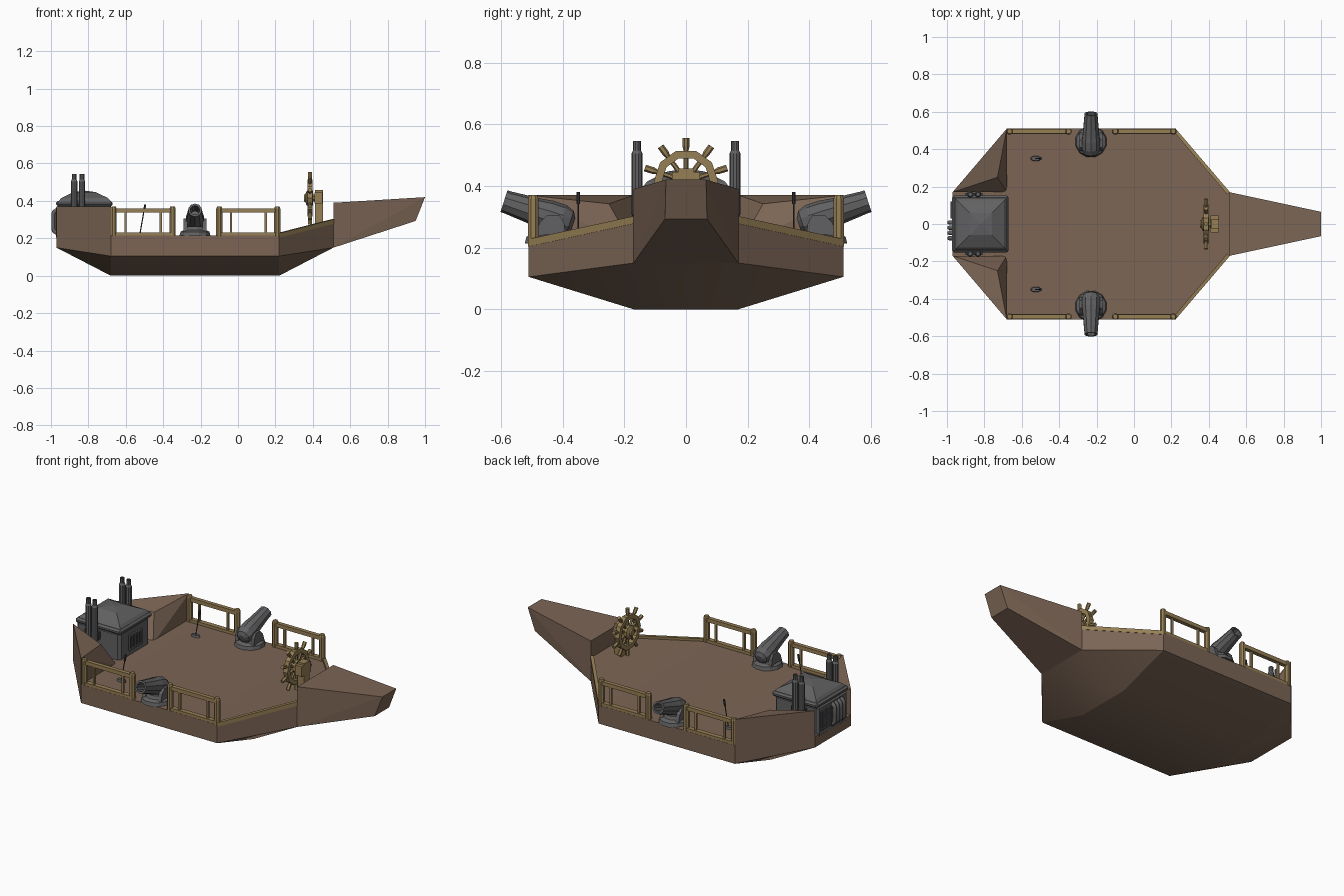
import bpy, bmesh
from math import sin, cos, pi, radians
from mathutils import Vector, Matrix

if "Cube" in bpy.data.objects:
    bpy.data.objects.remove(bpy.data.objects["Cube"])


def material(name, col):
    m = bpy.data.materials.new(name)
    m.diffuse_color = (*col, 1)
    m.use_nodes = True
    m.node_tree.nodes["Principled BSDF"].inputs["Base Color"].default_value = m.diffuse_color
    return m


WOOD = material("brown_wood", (0.20, 0.13, 0.09))
TRIM = material("golden_wood", (0.30, 0.21, 0.09))
IRON = material("iron", (0.12, 0.12, 0.125))
DARK = material("dark_iron", (0.05, 0.05, 0.055))


def finish(name, bm, mat, smooth=0):
    bmesh.ops.recalc_face_normals(bm, faces=bm.faces)
    me = bpy.data.meshes.new(name)
    bm.to_mesh(me)
    bm.free()
    me.materials.append(mat)
    ob = bpy.data.objects.new(name, me)
    bpy.context.collection.objects.link(ob)
    if smooth:
        bpy.ops.object.select_all(action='DESELECT')
        ob.select_set(True)
        bpy.context.view_layer.objects.active = ob
        bpy.ops.object.shade_smooth_by_angle(angle=radians(smooth))
    return ob


def solid(name, pts, mat):
    """Convex solid around a few corner points."""
    bm = bmesh.new()
    for p in pts:
        bm.verts.new(p)
    bmesh.ops.convex_hull(bm, input=bm.verts)
    bmesh.ops.dissolve_limit(bm, angle_limit=0.01, verts=bm.verts, edges=bm.edges)
    return finish(name, bm, mat)


def box(name, lo, hi, mat, bevel=0):
    bm = bmesh.new()
    lo, hi = Vector(lo), Vector(hi)
    bmesh.ops.create_cube(bm, size=1, matrix=Matrix.Translation((lo + hi) / 2)
                          @ Matrix.Diagonal((*(hi - lo), 1)))
    if bevel:
        bmesh.ops.bevel(bm, geom=bm.edges[:], offset=bevel, segments=1, affect='EDGES')
    return finish(name, bm, mat)


def lathe(name, profile, start, axis, mat, n=10, smooth=0):
    """Revolve (radius, height) pairs around an axis that begins at start."""
    bm = bmesh.new()
    q = Vector(axis).to_track_quat('Z', 'Y')
    rings = [[bm.verts.new(Vector(start) + q @ Vector((r * cos(2 * pi * (i + .5) / n),
              r * sin(2 * pi * (i + .5) / n), h))) for i in range(n)] for r, h in profile]
    for a, b in zip(rings, rings[1:]):
        for i in range(n):
            bm.faces.new((a[i], a[(i + 1) % n], b[(i + 1) % n], b[i]))
    bm.faces.new(rings[0])
    bm.faces.new(rings[-1])
    return finish(name, bm, mat, smooth)


def rod(name, p, q, r, mat, n=8):
    d = Vector(q) - Vector(p)
    return lathe(name, [(r, 0), (r, d.length)], p, d, mat, n)


# hull: keel rectangle, chine ring, deck ring
bm = bmesh.new()
plan = [(-.97, .17), (-.68, .51), (.22, .51), (.51, .17)]
plan += [(x, -y) for x, y in reversed(plan)]
keel = [bm.verts.new(p) for p in ((-.68, .17, 0), (.22, .17, 0), (.22, -.17, 0), (-.68, -.17, 0))]
zs_c = (.15, .105, .105, .15)
zs_d = (.215, .215, .215, .29)
chine = [bm.verts.new((*p, (zs_c + zs_c)[i])) for i, p in enumerate(plan)]
deck = [bm.verts.new((*p, (zs_d + zs_d[::-1])[i])) for i, p in enumerate(plan)]
bm.faces.new(keel)
for i in range(8):
    j = (i + 1) % 8
    bm.faces.new((chine[i], chine[j], deck[j], deck[i]))
for k in range(4):
    a, b, c = 2 * k, 2 * k + 1, (2 * k + 2) % 8
    bm.faces.new((keel[k], chine[a], chine[b]))
    bm.faces.new((keel[k], chine[b], chine[c], keel[(k + 1) % 4]))
for k in range(3):
    bm.faces.new((deck[k], deck[k + 1], deck[6 - k], deck[7 - k]))
finish("hull", bm, WOOD, 25)

# prow
solid("prow", [(x, s * y, z) for s in (-1, 1) for x, y, z in
               ((.51, .17, .15), (.51, .17, .39), (1, .065, .42), (.95, .068, .293))], WOOD)

for s in (-1, 1):
    # raised stern corners
    solid("stern_corner", [(-.97, s * .17, .2), (-.68, s * .51, .2), (-.68, s * .17, .2),
                           (-.97, s * .17, .37), (-.68, s * .51, .37), (-.73, s * .25, .342)], WOOD)

    # side railings
    y = s * .495
    for x0, x1 in ((-.665, -.35), (-.10, .21)):
        for x in (x0, x1):
            lathe("rail_post", [(.018, 0), (.018, .145), (.013, .157)], (x, y, .213), (0, 0, 1), TRIM, 8)
        box("rail_top", (x0, y - .012, .337), (x1, y + .012, .36), TRIM)
        box("rail_bottom", (x0, y - .014, .21), (x1, y + .014, .232), TRIM)
        for t in (.2, .8):
            x = x0 + t * (x1 - x0)
            box("baluster", (x - .006, y - .006, .22), (x + .006, y + .006, .345), TRIM)

    # bow edge trim
    solid("bow_trim", [(x - dx, s * (yy - dy), z + dz) for x, yy, z in ((.22, .513, .215), (.513, .17, .29))
                       for dx, dy in ((0, 0), (.014, .012)) for dz in (-.012, .012)], TRIM)

    # cannon: turntable, cheeks, barrel with open bore
    c = (-.23, s * .44, .213)
    lathe("cannon_base", [(.086, 0), (.08, .022), (.058, .032), (.05, .05)], c, (0, 0, 1), IRON, 12)
    for t in (-1, 1):
        solid("cannon_cheek", [(-.23 + t * dx, s * yy, z) for dx in (.04, .062)
              for yy, z in ((.39, .235), (.49, .235), (.475, .28), (.45, .305), (.41, .305), (.395, .28))], IRON)
    lathe("cannon_barrel", [(.02, 0), (.04, .012), (.051, .04), (.051, .085), (.046, .12),
                            (.037, .225), (.037, .237), (.026, .237), (.024, .15)],
          (-.23, s * .365, .277), (0, s * .95, .31), IRON, 10)

    # control lever
    bm = bmesh.new()
    bmesh.ops.create_cone(bm, cap_ends=True, segments=12, radius1=1, radius2=.8, depth=1,
                          matrix=Matrix.Translation((-.525, s * .35, .22)) @ Matrix.Diagonal((.03, .015, .016, 1)))
    finish("lever_base", bm, IRON)
    rod("lever_rod", (-.525, s * .35, .22), (-.502, s * .35, .35), .003, DARK, 6)
    rod("lever_handle", (-.503, s * .35, .342), (-.496, s * .35, .38), .006, DARK)

    # exhaust stacks
    for x in (-.876, -.834):
        lathe("exhaust_stack", [(.012, 0), (.018, .01), (.018, .205), (.013, .215), (.013, .245), (.009, .245), (.009, .2)],
              (x, s * .159, .30), (0, 0, 1), IRON, 10)
    box("stack_bracket", (-.9, s * .15 - .015, .31), (-.81, s * .15 + .015, .355), DARK)

# boiler body, lip and hipped lid
box("boiler_body", (-.972, -.142, .19), (-.682, .142, .38), IRON, .015)
box("boiler_lip", (-.972, -.152, .37), (-.67, .152, .40), IRON, .01)
solid("boiler_lid", [(-.82 + a * w, b * w, z) for a in (-1, 1) for b in (-1, 1)
                     for w, z in ((.14, .398), (.125, .415), (.06, .447))] + [(-.82, 0, .455)], IRON)


def grille(name, x, d, y0, y1, z0, z1):
    """Framed opening with bars, facing along d * x."""
    xa, xb = sorted((x - d * .005, x + d * .01))
    w = .01
    box(name + "_panel", (xa, y0, z0), (xb - .007 if d > 0 else xb, y1, z1), DARK)
    for ya, yb, za, zb in ((y0, y1, z0, z0 + w), (y0, y1, z1 - w, z1),
                           (y0, y0 + w, z0, z1), (y1 - w, y1, z0, z1)):
        box(name + "_frame", (xa, ya, za), (xb, yb, zb), IRON)
    for i in range(1, 4):
        y = y0 + (y1 - y0) * i / 4
        box(name + "_bar", (xa, y - .004, z0), (xb, y + .004, z1), IRON)


grille("furnace_door", -.682, 1, -.06, .06, .245, .335)
grille("rear_vent", -.972, -1, .03, .12, .235, .345)

# rear loop pipes
for i in range(4):
    cu = bpy.data.curves.new("rear_pipe", 'CURVE')
    cu.dimensions = '3D'
    cu.bevel_depth = .012
    cu.bevel_resolution = 1
    sp = cu.splines.new('POLY')
    path = [(-.95, .35), (-.972, .35), (-.984, .342), (-.988, .328),
            (-.988, .252), (-.984, .238), (-.972, .23), (-.95, .23)]
    sp.points.add(len(path) - 1)
    for p, (x, z) in zip(sp.points, path):
        p.co = (x, .008 - .028 * i, z, 1)
    cu.materials.append(IRON)
    bpy.context.collection.objects.link(bpy.data.objects.new("rear_pipe", cu))

# steering wheel: ten-sided rim, hub, spokes with handles
wx, wz = .385, .415
lathe_ring = [(.078, -.014), (.104, -.014), (.104, .014), (.078, .014)]
bm = bmesh.new()
rings = [[bm.verts.new((wx + h, r * sin(2 * pi * (i + .5) / 10), wz + r * cos(2 * pi * (i + .5) / 10)))
          for r, h in lathe_ring] for i in range(10)]
for i in range(10):
    a, b = rings[i], rings[(i + 1) % 10]
    for j in range(4):
        k = (j + 1) % 4
        bm.faces.new((a[j], a[k], b[k], b[j]))
finish("wheel_rim", bm, TRIM)
for i in range(10):
    d = Vector((0, sin(2 * pi * i / 10), cos(2 * pi * i / 10)))
    lathe("wheel_spoke", [(.008, .02), (.008, .1), (.011, .112), (.011, .14)],
          (wx, 0, wz), d, TRIM, 6)
lathe("wheel_hub", [(.018, 0), (.022, .008), (.04, .016), (.04, .05)], (.352, 0, wz), (1, 0, 0), TRIM, 10)

# wheel stand
rod("wheel_axle", (.39, 0, wz), (.43, 0, wz), .02, TRIM)
box("wheel_stand", (.412, -.025, .25), (.455, .025, .457), TRIM)
box("wheel_stand_collar", (.408, -.045, .385), (.452, .045, .445), TRIM)
